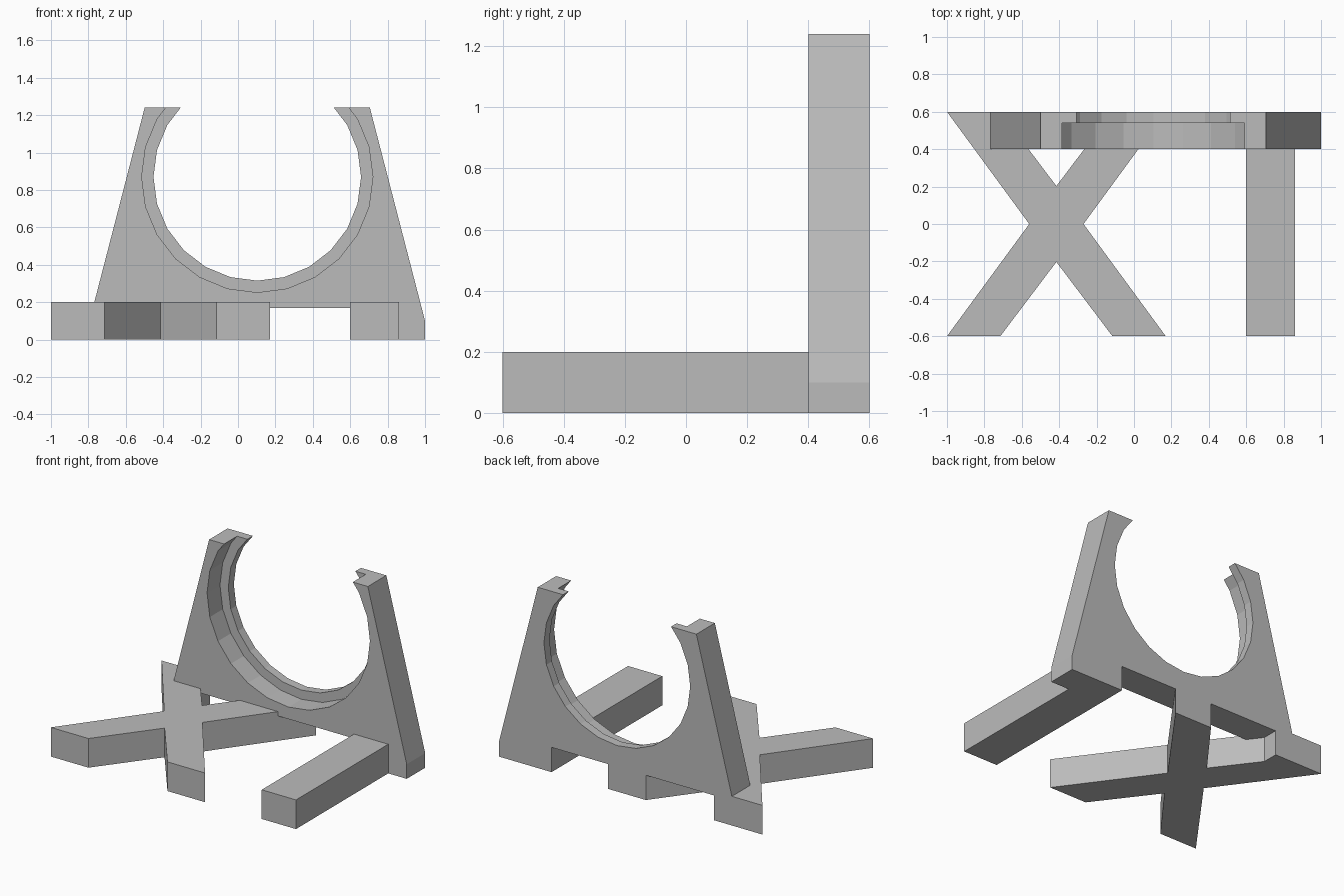
import bpy
import bmesh
from math import radians
from mathutils import Matrix, Vector

cube = bpy.data.objects.get("Cube")
if cube:
    bpy.data.objects.remove(cube, do_unlink=True)

grey = bpy.data.materials.new("plain grey")
grey.use_nodes = True
GREY = (0.5, 0.5, 0.5, 1)
grey.diffuse_color = GREY
grey.node_tree.nodes["Principled BSDF"].inputs["Base Color"].default_value = GREY


def add_object(name, bm):
    bmesh.ops.recalc_face_normals(bm, faces=bm.faces)
    mesh = bpy.data.meshes.new(name)
    bm.to_mesh(mesh)
    bm.free()
    mesh.materials.append(grey)
    obj = bpy.data.objects.new(name, mesh)
    bpy.context.collection.objects.link(obj)
    return obj


def prism(name, points, direction):
    """Extrude a flat outline along a direction."""
    bm = bmesh.new()
    face = bm.faces.new([bm.verts.new(p) for p in points])
    moved = bmesh.ops.extrude_face_region(bm, geom=[face])["geom"]
    bmesh.ops.translate(bm, vec=Vector(direction),
                        verts=[v for v in moved if isinstance(v, bmesh.types.BMVert)])
    return add_object(name, bm)


FOOT_H, BACK, FRONT = 0.2, 0.6, 0.4
CX, CZ = 0.103, 0.87        # centre of the round opening

# Crossed foot: a quarter outline mirrored about its own centre
cross_x, half_w = -0.415, 0.585
tip, crotch, waist = 0.3, 0.203, 0.145
quarter = [(waist, 0), (half_w, BACK), (tip, BACK)]
upper = quarter + [(0, crotch)] + [(-x, y) for x, y in reversed(quarter)]
outline = upper + [(-x, -y) for x, y in upper[1:-1]]
prism("crossed_foot", [(cross_x + x, y, 0) for x, y in outline], (0, 0, FOOT_H))

# Straight foot
x0, x1 = 0.6, 0.86
prism("straight_foot", [(x0, -BACK, 0), (x1, -BACK, 0), (x1, FRONT, 0), (x0, FRONT, 0)],
      (0, 0, FOOT_H))

# Upright plate with sloping sides and a raised underside
top_z, base_w, top_w = 1.24, 0.897, 0.602
profile = [(CX - base_w, 0), (-0.634, 0), (-0.634, 0.17), (x0, 0.17), (x0, 0),
           (CX + base_w, 0), (CX + base_w, 0.1), (CX + top_w, top_z),
           (CX - top_w, top_z), (CX - base_w, 0.1)]
plate = prism("upright_plate", [(x, FRONT, z) for x, z in profile], (0, BACK - FRONT, 0))


def cut_round(radius, y_from, y_to):
    """Cut a faceted round hole through part of the plate's depth."""
    bm = bmesh.new()
    place = Matrix.Translation((CX, (y_from + y_to) / 2, CZ)) @ Matrix.Rotation(radians(90), 4, "X")
    bmesh.ops.create_cone(bm, cap_ends=True, segments=24, radius1=radius, radius2=radius,
                          depth=y_to - y_from, matrix=place)
    cutter = add_object("round_cutter", bm)
    cutter.hide_render = True
    mod = plate.modifiers.new("round_cut", "BOOLEAN")
    mod.operation = "DIFFERENCE"
    mod.solver = "EXACT"
    mod.object = cutter
    bpy.context.view_layer.objects.active = plate
    bpy.ops.object.modifier_apply(modifier=mod.name)
    bpy.data.objects.remove(cutter, do_unlink=True)


# Through opening, then the wider seat that leaves a thin rear lip
cut_round(0.555, 0.3, 0.7)
cut_round(0.618, 0.3, 0.54)
